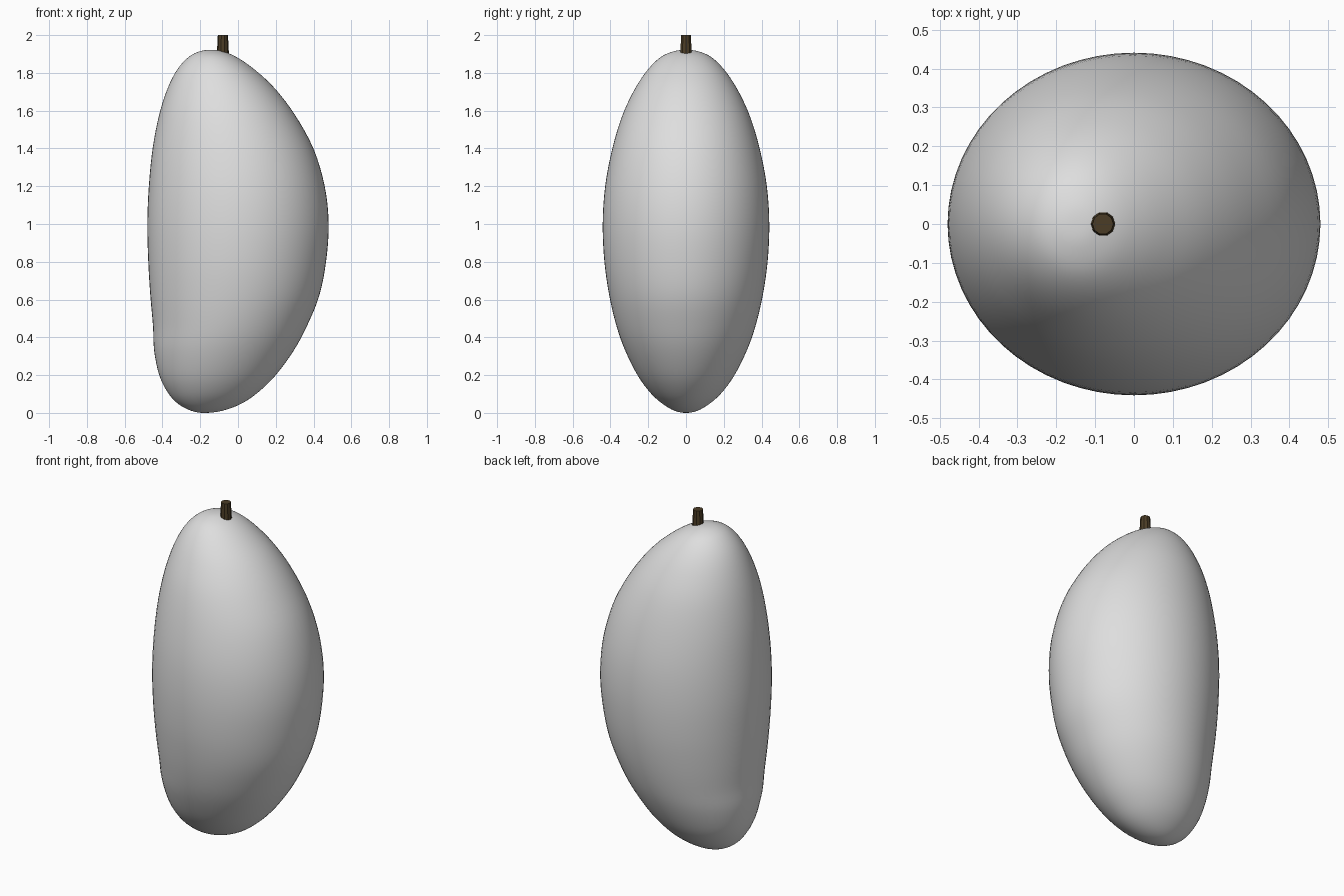
import bpy
import bmesh
from math import cos, sin, tau, radians

# Remove the default cube
cube = bpy.data.objects.get("Cube")
if cube:
    bpy.data.objects.remove(cube, do_unlink=True)


def make_material(name, colour):
    material = bpy.data.materials.new(name)
    material.use_nodes = True
    material.diffuse_color = colour
    material.node_tree.nodes["Principled BSDF"].inputs["Base Color"].default_value = colour
    return material


def make_object(name, bm, material, angle):
    bmesh.ops.recalc_face_normals(bm, faces=bm.faces)
    mesh = bpy.data.meshes.new(name)
    bm.to_mesh(mesh)
    bm.free()
    mesh.materials.append(material)
    obj = bpy.data.objects.new(name, mesh)
    bpy.context.collection.objects.link(obj)
    bpy.ops.object.select_all(action="DESELECT")
    obj.select_set(True)
    bpy.context.view_layer.objects.active = obj
    bpy.ops.object.shade_smooth_by_angle(angle=radians(angle))
    return obj


def spline(rows, steps):
    """Catmull-Rom curve through rows of values, leaving out both end rows."""
    result = []
    for a, b, c, d in zip(rows, rows[1:], rows[2:], rows[3:]):
        for step in range(steps):
            t = step / steps
            result.append([
                q + t * (r - p + t * (2*p - 5*q + 4*r - s + t * (3*q - p - 3*r + s))) / 2
                for p, q, r, s in zip(a, b, c, d)])
    result.append(rows[-2])
    return result


def loft(bm, sections, sides):
    """Skin elliptical sections (height, centre, half width, half depth)."""
    rings = []
    for z, x, rx, ry in sections:
        rings.append([bm.verts.new((x + rx * cos(tau * i / sides),
                                    ry * sin(tau * i / sides), z))
                      for i in range(sides)])
    for low, high in zip(rings, rings[1:]):
        for i in range(sides):
            j = (i + 1) % sides
            bm.faces.new((low[i], low[j], high[j], high[i]))
    return rings


skin = make_material("pale grey skin", (0.73, 0.73, 0.73, 1))
bark = make_material("dark brown stem", (0.07, 0.046, 0.019, 1))

# Fruit outline: height, right edge, left edge, half depth
outline = [
    (0, -0.18, -0.18, 0),
    (0.012, -0.25, -0.08, 0.062),
    (0.05, -0.32, 0.02, 0.127),
    (0.11, -0.373, 0.108, 0.192),
    (0.2, -0.417, 0.2, 0.257),
    (0.33, -0.444, 0.295, 0.322),
    (0.46, -0.45, 0.365, 0.368),
    (0.62, -0.464, 0.43, 0.406),
    (0.8, -0.475, 0.466, 0.432),
    (1, -0.48, 0.48, 0.441),
    (1.2, -0.472, 0.459, 0.428),
    (1.4, -0.452, 0.399, 0.39),
    (1.58, -0.417, 0.3, 0.335),
    (1.72, -0.372, 0.193, 0.268),
    (1.82, -0.32, 0.085, 0.2),
    (1.885, -0.26, -0.01, 0.132),
    (1.915, -0.2, -0.085, 0.062),
    (1.922, -0.14, -0.14, 0),
]
rows = [(z, (a + b) / 2, (b - a) / 2, depth) for z, a, b, depth in outline]


# Mirror the neighbour of each pole so that the ends stay round
def past_pole(pole, near):
    return (near[0], 2 * pole[1] - near[1], -near[2], -near[3])


rows = [past_pole(rows[0], rows[1]), *rows, past_pole(rows[-1], rows[-2])]

# Fruit body
bm = bmesh.new()
loft(bm, spline(rows, 4), 64)
bmesh.ops.remove_doubles(bm, verts=bm.verts, dist=0.0001)
make_object("fruit_body", bm, skin, 60)

# Stem: short ten-sided tapered stub
bm = bmesh.new()
rings = loft(bm, [(1.9, -0.08, 0.032, 0.032), (2, -0.08, 0.027, 0.027)], 10)
bm.faces.new(rings[0])
bm.faces.new(rings[-1])
make_object("stem", bm, bark, 30)
